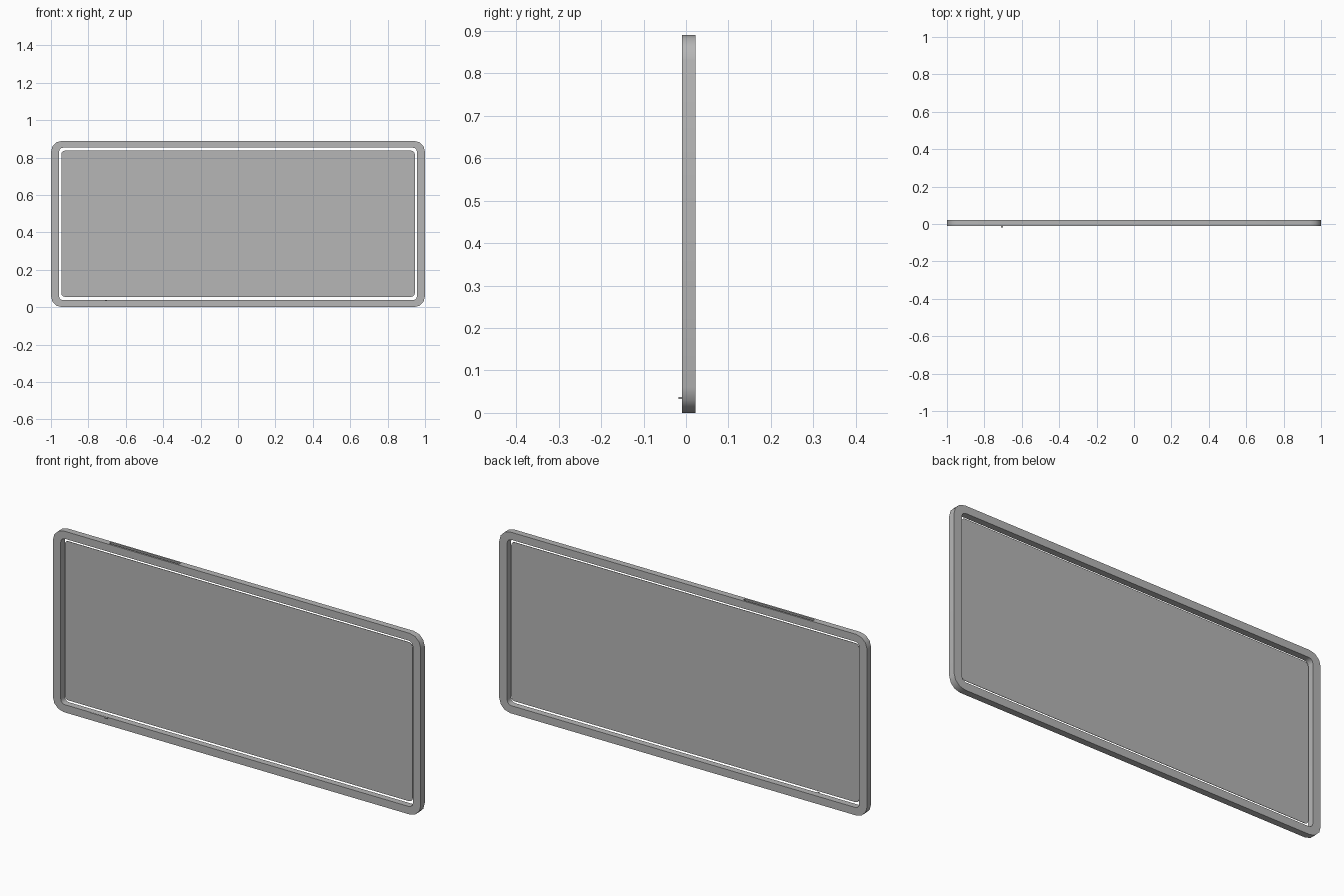
import bpy, bmesh, math

if "Cube" in bpy.data.objects:
    bpy.data.objects.remove(bpy.data.objects["Cube"])

grey = bpy.data.materials.new("dark_grey")
grey.diffuse_color = (0.47, 0.47, 0.47, 1)
grey.use_nodes = True
grey.node_tree.nodes["Principled BSDF"].inputs["Base Color"].default_value = grey.diffuse_color


def rounded_rect(hw, z0, z1, r, seg):
    """Points (x, z) of a rounded rectangle, anticlockwise."""
    pts = []
    corners = [(hw - r, z1 - r), (-hw + r, z1 - r), (-hw + r, z0 + r), (hw - r, z0 + r)]
    for k, (cx, cz) in enumerate(corners):
        for i in range(seg + 1):
            a = math.pi / 2 * (k + i / seg)
            pts.append((cx + r * math.cos(a), cz + r * math.sin(a)))
    return pts


def finish(name, bm):
    bmesh.ops.recalc_face_normals(bm, faces=bm.faces)
    me = bpy.data.meshes.new(name)
    bm.to_mesh(me)
    bm.free()
    me.materials.append(grey)
    ob = bpy.data.objects.new(name, me)
    bpy.context.collection.objects.link(ob)
    return ob


def loft(name, rings, closed):
    """Join rings of (points, y); closed makes a frame, otherwise ends are capped."""
    bm = bmesh.new()
    loops = [[bm.verts.new((x, y, z)) for x, z in pts] for pts, y in rings]
    n = len(loops[0])
    pairs = list(zip(loops, loops[1:] + loops[:1])) if closed else list(zip(loops, loops[1:]))
    for a, b in pairs:
        for i in range(n):
            j = (i + 1) % n
            bm.faces.new((a[i], a[j], b[j], b[i]))
    if not closed:
        bm.faces.new(loops[0])
        bm.faces.new(loops[-1])
    return finish(name, bm)


def box(name, lo, hi):
    bm = bmesh.new()
    bmesh.ops.create_cube(bm, size=1)
    for v in bm.verts:
        v.co = [(a + b) / 2 + c * (b - a) for a, b, c in zip(lo, hi, v.co)]
    return finish(name, bm)


def smooth(ob):
    bpy.ops.object.select_all(action='DESELECT')
    ob.select_set(True)
    bpy.context.view_layer.objects.active = ob
    bpy.ops.object.shade_smooth_by_angle(angle=math.radians(40))


FRONT, BACK = -0.0095, 0.022
SEG = 3

# Outer frame with rounded corners
outer = rounded_rect(1.0, 0.0, 0.89, 0.06, SEG)
inner = rounded_rect(0.957, 0.038, 0.853, 0.022, SEG)
frame = loft("frame", [(outer, FRONT), (outer, BACK), (inner, BACK), (inner, FRONT)], True)
smooth(frame)

# Shallow slot in the top edge
cutter = box("slot_cutter", (-0.70, 0.0, 0.882), (-0.32, 0.013, 0.90))
cutter.hide_render = True
cutter.hide_set(True)
cut = frame.modifiers.new("slot", 'BOOLEAN')
cut.operation = 'DIFFERENCE'
cut.object = cutter

# Thin panel in the middle of the frame, separated by a narrow gap
panel = rounded_rect(0.945, 0.056, 0.837, 0.018, SEG)
smooth(loft("panel", [(panel, 0.0052), (panel, 0.0072)], False))

# Small button and thin bar on the lower front
box("front_button", (-0.712, -0.018, 0.033), (-0.70, FRONT + 0.002, 0.0378))
box("front_bar", (-0.80, -0.012, 0.0345), (-0.712, FRONT + 0.002, 0.037))
